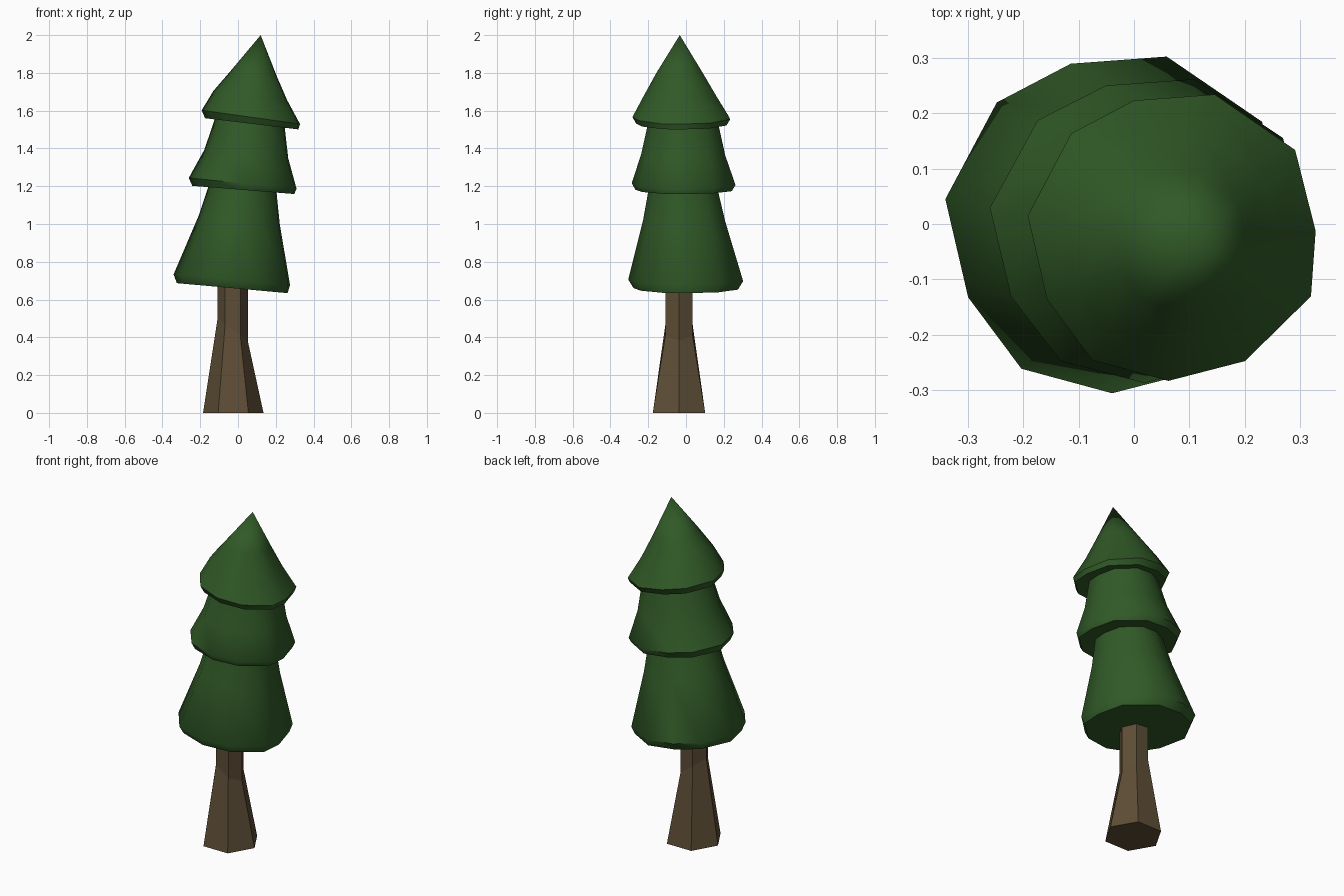
import bpy, math, random

if "Cube" in bpy.data.objects:
    bpy.data.objects.remove(bpy.data.objects["Cube"])

random.seed(4)


def material(name, rgb):
    m = bpy.data.materials.new(name)
    m.diffuse_color = (*rgb, 1)
    m.use_nodes = True
    m.node_tree.nodes["Principled BSDF"].inputs["Base Color"].default_value = m.diffuse_color
    return m


def loft(name, rings, sides, mat, tip=None, jitter=0.0, phase=0.0):
    """Skin tilted rings (cx, cy, z, rx, ry, slope) from top to bottom."""
    wobble = [(random.uniform(-2, 2) * jitter, 1 + random.uniform(-0.6, 1) * jitter)
              for _ in range(sides)]
    verts, faces = [], []
    for cx, cy, z, rx, ry, slope in rings:
        for i, (da, s) in enumerate(wobble):
            a = 2 * math.pi * i / sides + phase + da
            dx, dy = rx * s * math.cos(a), ry * s * math.sin(a)
            verts.append((cx + dx, cy + dy, z - slope * dx))
    for r in range(len(rings) - 1):
        for i in range(sides):
            j = (i + 1) % sides
            a, b = r * sides, (r + 1) * sides
            faces.append((a + i, b + i, b + j, a + j))
    if tip:
        verts.append(tip)
        faces += [(len(verts) - 1, i, (i + 1) % sides) for i in range(sides)]
    else:
        faces.append(tuple(range(sides)))
    last = (len(rings) - 1) * sides
    faces.append(tuple(last + i for i in reversed(range(sides))))
    mesh = bpy.data.meshes.new(name)
    mesh.from_pydata(verts, [], faces)
    mesh.materials.append(mat)
    obj = bpy.data.objects.new(name, mesh)
    bpy.context.collection.objects.link(obj)
    return obj


bark = material("bark", (0.11, 0.075, 0.037))
green = material("needles", (0.03, 0.10, 0.02))

# Hexagonal trunk, flared at the foot
loft("trunk", [
    (-0.028, -0.037, 0.68, 0.08, 0.083, 0.1),
    (-0.028, -0.037, 0.44, 0.08, 0.083, 0.75),
    (-0.025, -0.037, 0.0, 0.16, 0.16, 0.0),
], 6, bark)

# Leaning foliage: three skirts with turned-under rims
foliage = loft("foliage", [
    # top skirt
    (0.085, -0.033, 1.80, 0.12, 0.125, 0.10),
    (0.068, -0.030, 1.68, 0.195, 0.195, 0.12),
    (0.073, -0.025, 1.565, 0.26, 0.262, 0.14),
    (0.077, -0.025, 1.53, 0.247, 0.242, 0.12),
    # middle skirt
    (0.065, -0.015, 1.535, 0.185, 0.188, 0.10),
    (0.048, -0.015, 1.37, 0.222, 0.225, 0.10),
    (0.030, -0.013, 1.215, 0.285, 0.278, 0.10),
    (0.033, -0.013, 1.18, 0.270, 0.258, 0.08),
    # bottom skirt
    (0.027, -0.015, 1.185, 0.180, 0.185, 0.08),
    (0.010, -0.010, 1.02, 0.215, 0.220, 0.10),
    (-0.027, -0.002, 0.705, 0.308, 0.308, 0.09),
    (-0.025, -0.002, 0.66, 0.293, 0.280, 0.09),
], 11, green, tip=(0.12, -0.033, 2.0), jitter=0.04, phase=0.1)

bpy.ops.object.select_all(action='DESELECT')
foliage.select_set(True)
bpy.context.view_layer.objects.active = foliage
bpy.ops.object.shade_smooth_by_angle(angle=math.radians(45))
